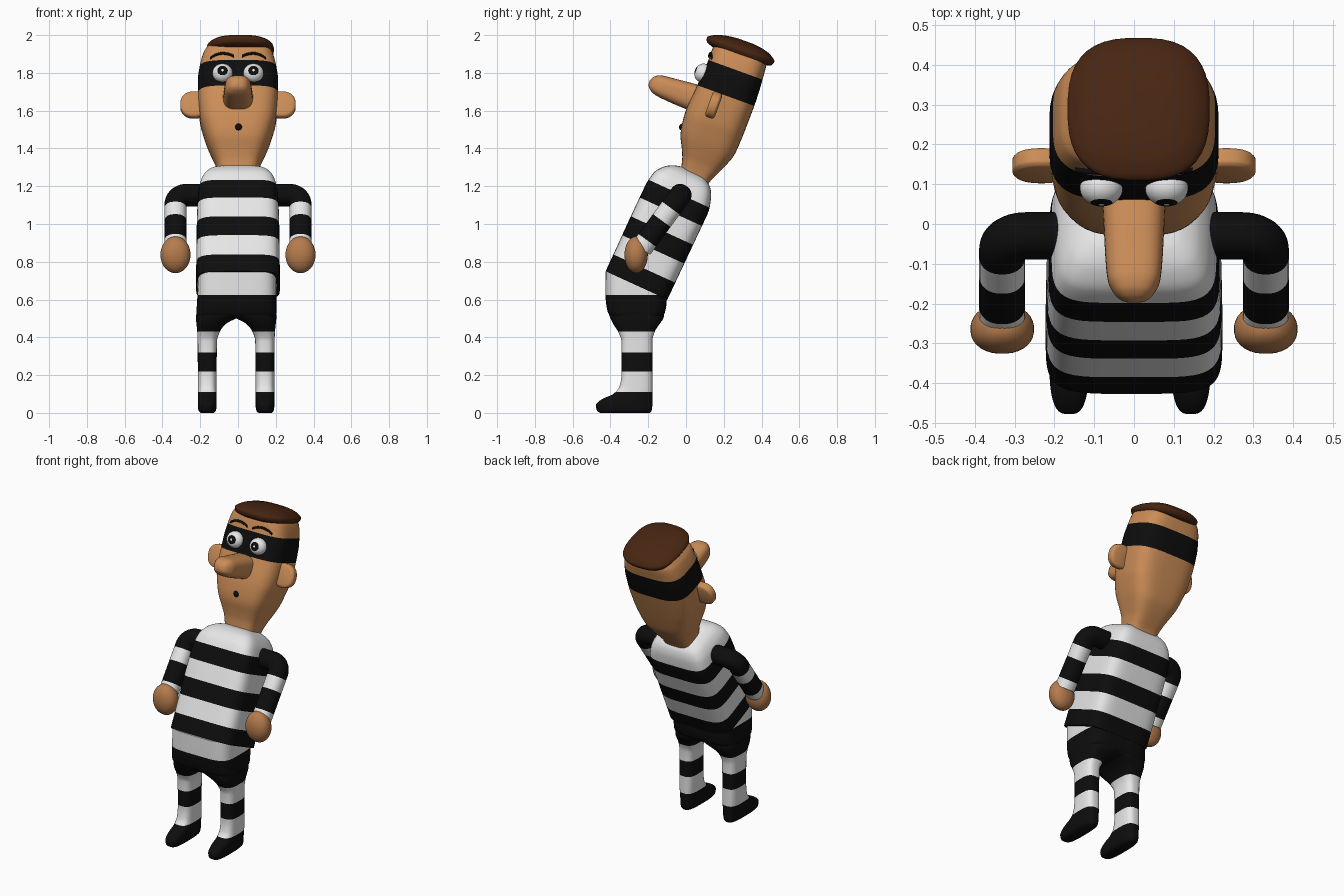
import bpy, bmesh, math
from mathutils import Vector

if "Cube" in bpy.data.objects:
    bpy.data.objects.remove(bpy.data.objects["Cube"])


def material(name, rgb):
    m = bpy.data.materials.new(name)
    m.diffuse_color = (*rgb, 1)
    m.use_nodes = True
    m.node_tree.nodes["Principled BSDF"].inputs["Base Color"].default_value = m.diffuse_color
    return m


SKIN = material("skin", (0.60, 0.265, 0.095))
HAND = material("hand skin", (0.46, 0.20, 0.075))
BLACK = material("black", (0.004, 0.004, 0.004))
WHITE = material("white", (0.80, 0.80, 0.80))
HAIR = material("brown hair", (0.065, 0.019, 0.006))


def frame(oy, oz, tilt):
    """Leaning frame: t runs up the axis, x sideways, f to the front."""
    s, c = math.sin(math.radians(tilt)), math.cos(math.radians(tilt))
    return lambda t, x, f: Vector((x, oy + s * t - c * f, oz + c * t + s * f))


def sample(rows, t):
    """Smooth monotone interpolation of the profile rows at t."""
    n = len(rows)
    i = max(k for k in range(n - 1) if rows[k][0] <= t + 1e-9)
    h = rows[i + 1][0] - rows[i][0]
    s = (t - rows[i][0]) / h
    out = []
    for c in range(1, 5):
        def slope(k):
            return (rows[k + 1][c] - rows[k][c]) / (rows[k + 1][0] - rows[k][0])

        def tangent(k):
            if k == 0:
                return slope(0)
            if k == n - 1:
                return slope(n - 2)
            a, b = slope(k - 1), slope(k)
            return 0 if a * b <= 0 else 2 * a * b / (a + b)
        p, q, u, v = rows[i][c], rows[i + 1][c], tangent(i) * h, tangent(i + 1) * h
        out.append(p + s * u + s * s * (3 * (q - p) - 2 * u - v)
                   + s ** 3 * (2 * (p - q) + u + v))
    return out


def loft(name, place, rows, mats, cuts=(), e=2.0, n=40, sub=4):
    """Skin superellipse rings; rows = (t, x_lo, x_hi, f_lo, f_hi); colours change at cuts."""
    ts = set(cuts) | {rows[-1][0]}
    for a, b in zip(rows, rows[1:]):
        ts |= {a[0] + (b[0] - a[0]) * k / sub for k in range(sub)}
    ts = sorted(ts)
    ts = [t for i, t in enumerate(ts) if i == 0 or t - ts[i - 1] > 1e-6]
    bm = bmesh.new()
    rings = []
    for t in ts:
        x0, x1, f0, f1 = sample(rows, t)
        ring = []
        for k in range(n):
            a = 2 * math.pi * (k + 0.5) / n
            cx = math.copysign(abs(math.cos(a)) ** (2 / e), math.cos(a))
            sf = math.copysign(abs(math.sin(a)) ** (2 / e), math.sin(a))
            ring.append(bm.verts.new(place(t, (x0 + x1) / 2 + (x1 - x0) / 2 * cx,
                                           (f0 + f1) / 2 + (f1 - f0) / 2 * sf)))
        rings.append(ring)
    for i in range(len(ts) - 1):
        mid = (ts[i] + ts[i + 1]) / 2
        for k in range(n):
            j = (k + 1) % n
            face = bm.faces.new((rings[i][k], rings[i][j], rings[i + 1][j], rings[i + 1][k]))
            face.material_index = sum(mid > c for c in cuts)
    bm.faces.new(rings[0])
    bm.faces.new(rings[-1]).material_index = len(cuts)
    bmesh.ops.recalc_face_normals(bm, faces=bm.faces)
    for f in bm.faces:
        f.smooth = True
    me = bpy.data.meshes.new(name)
    bm.to_mesh(me)
    bm.free()
    for m in mats:
        me.materials.append(m)
    me.set_sharp_from_angle(angle=math.radians(50))
    ob = bpy.data.objects.new(name, me)
    bpy.context.collection.objects.link(ob)
    return ob


def ball(name, place, c, r, mats, cuts=(), e=2.0):
    """Ellipsoid at c with radii r, both in (t, x, f) order."""
    rows = []
    for k in range(17):
        a = math.pi * k / 16
        s = max(math.sin(a), 0.01)
        rows.append((c[0] - r[0] * math.cos(a), c[1] - r[1] * s, c[1] + r[1] * s,
                     c[2] - r[2] * s, c[2] + r[2] * s))
    return loft(name, place, rows, mats, cuts, e, 32, 2)


def even(rows):
    """Rows with one half-width: (t, hx, f_lo, f_hi)."""
    return [(t, -x, x, a, b) for t, x, a, b in rows]


ground = frame(0, 0, 0)
body = frame(-0.262, 0.675, 24.6)
head = frame(0.045, 1.243, 20)


def forward(t, x, f):
    return head(f, x, t)


# striped torso
loft("torso", body, even([
    (0, .222, -.18, .18), (.3, .219, -.183, .18), (.5, .212, -.185, .178),
    (.58, .195, -.168, .166), (.63, .165, -.142, .132), (.66, .12, -.10, .085),
    (.67, .08, -.07, .05)]),
    [BLACK, WHITE, BLACK, WHITE, BLACK, WHITE], (.098, .21, .32, .43, .535), 5, 56)

# hips
loft("hips", ground, [
    (.503, -.215, .195, .135, .39), (.53, -.221, .203, .112, .413),
    (.58, -.217, .203, .103, .423), (.63, -.215, .203, .10, .427),
    (.745, -.212, .202, .10, .426)], [BLACK, WHITE], (.625,), 4.5, 56)

# legs with shoes
LEG = [(0, .118, .188, .19, .455), (.012, .107, .199, .182, .472), (.04, .103, .203, .178, .478),
       (.07, .103, .203, .178, .45), (.10, .103, .203, .178, .385), (.14, .103, .203, .178, .352),
       (.20, .103, .203, .178, .342), (.38, .101, .204, .178, .342), (.43, .086, .206, .165, .36),
       (.47, .055, .210, .14, .385), (.50, .0, .213, .12, .40), (.52, -.05, .213, .115, .408)]
for side, label in ((1, "right"), (-1, "left")):
    loft("leg_" + label, lambda t, x, f: Vector((side * x - .01, -f, t)), LEG,
         [BLACK, WHITE, BLACK, WHITE, BLACK], (.11, .22, .32, .43), 3)

# head with mask band
loft("head", head, even([
    (-.04, .10, -.078, .078), (0, .10, -.081, .081), (.07, .114, -.11, .095),
    (.12, .134, -.133, .115), (.19, .163, -.157, .148), (.245, .181, -.162, .16),
    (.325, .202, -.165, .166), (.47, .213, -.167, .154), (.54, .213, -.165, .149),
    (.615, .204, -.16, .145), (.685, .186, -.154, .146), (.72, .165, -.14, .135)]),
    [SKIN, BLACK, SKIN], (.467, .613), 3.5, 48)

# hair cap
loft("hair", head, [
    (.685, -.13, .15, -.14, .15), (.70, -.16, .182, -.178, .185), (.722, -.167, .19, -.187, .193),
    (.748, -.142, .165, -.16, .16), (.766, -.10, .12, -.11, .10), (.774, -.05, .07, -.05, .04)],
    [HAIR], (), 2.7)

# nose
loft("nose", forward, even([
    (.10, .082, .325, .475), (.20, .076, .329, .467), (.28, .072, .334, .459),
    (.34, .066, .341, .453), (.375, .05, .355, .44), (.392, .032, .37, .422),
    (.399, .01, .387, .405)]), [SKIN], (), 2.8)

# mouth
ball("mouth", head, (.232, 0.003, .152), (.019, .019, .018), [BLACK])

for side, label in ((1, "right"), (-1, "left")):
    # eyes, with pupil and highlight cut into the front
    ball("eye_" + label, forward, (.148, side * .082, .538), (.045, .054, .051),
         [WHITE, BLACK, WHITE], (.1865, .1925))

    # eyebrows
    def brow_row(x, u):
        f = .147 * (1 - (x / .2) ** 3.5) ** (1 / 3.5)
        return (x, u - .007, u + .007, f - .008, f + .008)
    loft("eyebrow_" + label, lambda t, a, b: head(a, side * t, b),
         [brow_row(x, u) for x, u in ((.02, .632), (.05, .645), (.085, .65), (.12, .643), (.147, .628))],
         [BLACK], (), 2, 12)

    # ears
    cx = side * .232
    loft("ear_" + label, forward, [
        (f, cx - .074 * k, cx + .074 * k, .398 - .072 * k, .398 + .072 * k)
        for f, k in ((.010, .75), (.014, .9), (.024, 1), (.050, 1), (.060, .9), (.064, .75))],
        [SKIN], (), 2.3, 32)

    # arms: out of the shoulder, round the bend, then down and forward
    down = Vector((0, -.59, -.807))
    out = Vector((side, 0, 0))
    norm = Vector((0, -.807, .59))
    bend, shoulder = .06, Vector((0, -.03, 1.153))

    def arm(t, a, b):
        if t < 0:                      # shoulder run
            ang, p = 0, shoulder + out * (.331 - bend + t)
        else:                          # bend, then forearm
            ang = min(t / bend, 1) * math.pi / 2
            p = (shoulder + out * (.331 - bend) + down * bend
                 + (out * math.sin(ang) - down * math.cos(ang)) * bend
                 + down * max(t - bend, 0))
        return p + norm * a + (out * math.sin(ang) * 1 - down * math.cos(ang)) * b
    loft("arm_" + label, arm,
         [(t, -.058, .058, -.058, .058) for t in (-.12, 0, .03, .06, .2, .35)],
         [BLACK, WHITE, BLACK, WHITE], (.085, .167, .297), 2.2, 32, 5)

    # hands
    ball("hand_" + label, ground, (.837, side * .331, .264), (.097, .080, .062), [HAND], (), 2.2)
